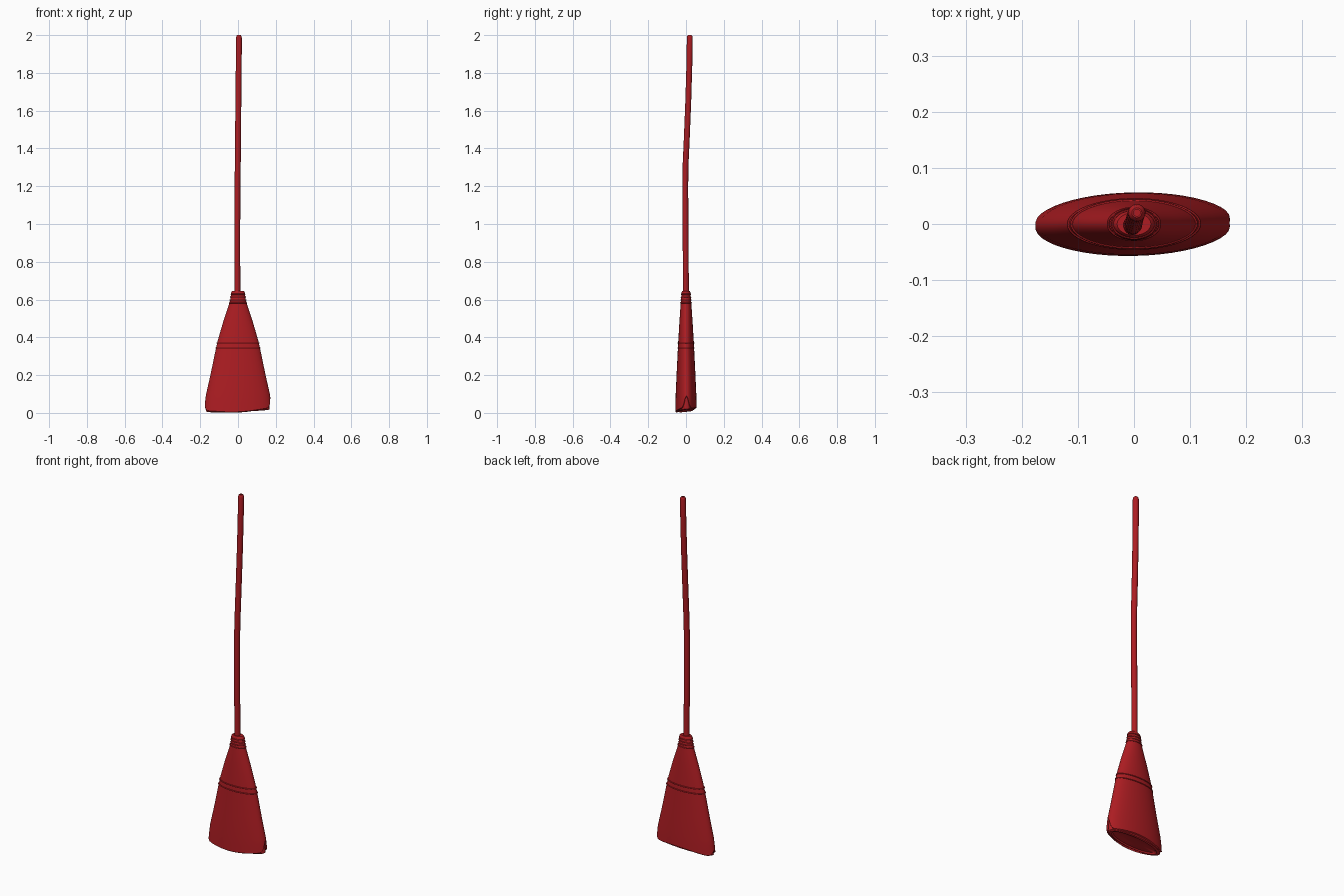
import bpy, bmesh, math
from mathutils import Vector

if "Cube" in bpy.data.objects:
    bpy.data.objects.remove(bpy.data.objects["Cube"])

red = bpy.data.materials.new("dark_red")
red.diffuse_color = (0.42, 0.012, 0.016, 1)
red.use_nodes = True
red.node_tree.nodes["Principled BSDF"].inputs["Base Color"].default_value = red.diffuse_color
N = 48
# head profile: z, half width, half depth
PROFILE = [(0.645, 0.030, 0.020), (0.638, 0.036, 0.024), (0.60, 0.041, 0.026), (0.57, 0.049, 0.029),
           (0.48, 0.079, 0.035), (0.38, 0.108, 0.041), (0.34, 0.117, 0.043),
           (0.20, 0.146, 0.050), (0.09, 0.171, 0.055), (0.0, 0.180, 0.057)]


def size_at(z):
    for (z1, a1, b1), (z0, a0, b0) in zip(PROFILE, PROFILE[1:]):
        if z >= z0:
            t = min(1, (z - z0) / (z1 - z0))
            return a0 + (a1 - a0) * t, b0 + (b1 - b0) * t
    return PROFILE[-1][1:]


def point(z, ang, grow=0.0):
    a, b = size_at(z)
    return Vector(((a + grow) * math.cos(ang), (b + grow) * math.sin(ang) + 0.008 * math.cos(ang) * max(0, 0.4 - z), z))


def finish(name, bm, angle=35):
    bmesh.ops.recalc_face_normals(bm, faces=bm.faces)
    mesh = bpy.data.meshes.new(name)
    bm.to_mesh(mesh)
    bm.free()
    obj = bpy.data.objects.new(name, mesh)
    bpy.context.collection.objects.link(obj)
    mesh.materials.append(red)
    bpy.ops.object.select_all(action='DESELECT')
    obj.select_set(True)
    bpy.context.view_layer.objects.active = obj
    bpy.ops.object.shade_smooth_by_angle(angle=math.radians(angle))
    return obj


def loft(name, rings, cap_start=True, cap_end=True, closed=False):
    bm = bmesh.new()
    vr = [[bm.verts.new(p) for p in ring] for ring in rings]
    pairs = list(zip(vr, vr[1:])) + ([(vr[-1], vr[0])] if closed else [])
    for r0, r1 in pairs:
        n = len(r0)
        for i in range(n):
            bm.faces.new((r0[i], r0[(i + 1) % n], r1[(i + 1) % n], r1[i]))
    if cap_start and not closed:
        bm.faces.new(vr[0])
    if cap_end and not closed:
        bm.faces.new(vr[-1])
    return finish(name, bm)


angles = [2 * math.pi * i / N for i in range(N)]


# ragged lower edges of the outer and inner straw layers
def outer_edge(t):
    c, s = math.cos(t), math.sin(t)
    return (0.014 + 0.008 * c + 0.008 * s + 0.066 * max(0, c) ** 30
            + 0.03 * max(0, -c) ** 30 - 0.004 * math.sin(3 * t))


def inner_edge(t):
    return 0.011 + 0.006 * math.cos(t) + 0.005 * math.sin(t)


def skirt(name, edge, grow, top, lip):
    levels = [p[0] for p in PROFILE if 0.09 < p[0] <= top]
    rings = [[point(z, t, grow) for t in angles] for z in levels]
    rings.append([point(0.10, t, grow) for t in angles])
    rings.append([point((edge(t) + 0.10) / 2, t, grow) for t in angles])
    rings.append([point(edge(t) + 0.004, t, grow) for t in angles])
    rings.append([point(edge(t), t, grow - 0.006) for t in angles])
    # underside with a shallow recess
    for shrink, rise in lip:
        rings.append([Vector((p.x * shrink, p.y * shrink, edge(t) + rise))
                      for t in angles for p in [point(edge(t), t, grow)]])
    return loft(name, rings)


skirt("outer_straw", outer_edge, 0.0, 0.65, [(0.90, 0.004), (0.86, 0.014)])
skirt("inner_straw", inner_edge, -0.010, 0.21, [(0.86, 0.0), (0.80, 0.008), (0.4, 0.012)])


# stitched bands and neck wraps
def band(name, z, r):
    def section(k):
        phi = 2 * math.pi * k / 8
        return [point(z, t, r * math.cos(phi)) + Vector((0, 0, r * math.sin(phi))) for t in angles]
    loft(name, [section(k) for k in range(8)], closed=True)


for i, z in enumerate((0.370, 0.343)):
    band(f"stitch_band_{i + 1}", z, 0.0035)
for i, z in enumerate((0.628, 0.613, 0.598, 0.583)):
    band(f"neck_wrap_{i + 1}", z, 0.003)

# bent handle with a rounded end and a small hanging hole
PATH = [(0.60, -0.003, 0.0), (0.90, -0.004, -0.002), (1.20, -0.003, -0.004), (1.32, -0.001, -0.002),
        (1.45, 0.0, 0.004), (1.65, 0.002, 0.012), (1.85, 0.004, 0.018), (1.985, 0.005, 0.020)]
stations = [(x, y, z, 0.0155) for z, x, y in PATH]
stations += [(0.005, 0.02, z, r) for z, r in ((1.995, 0.0135), (2.0, 0.009), (2.0, 0.006), (1.97, 0.006))]
loft("handle", [[Vector((x + r * math.cos(a), y + r * math.sin(a), z)) for a in angles[::2]]
                for x, y, z, r in stations])
